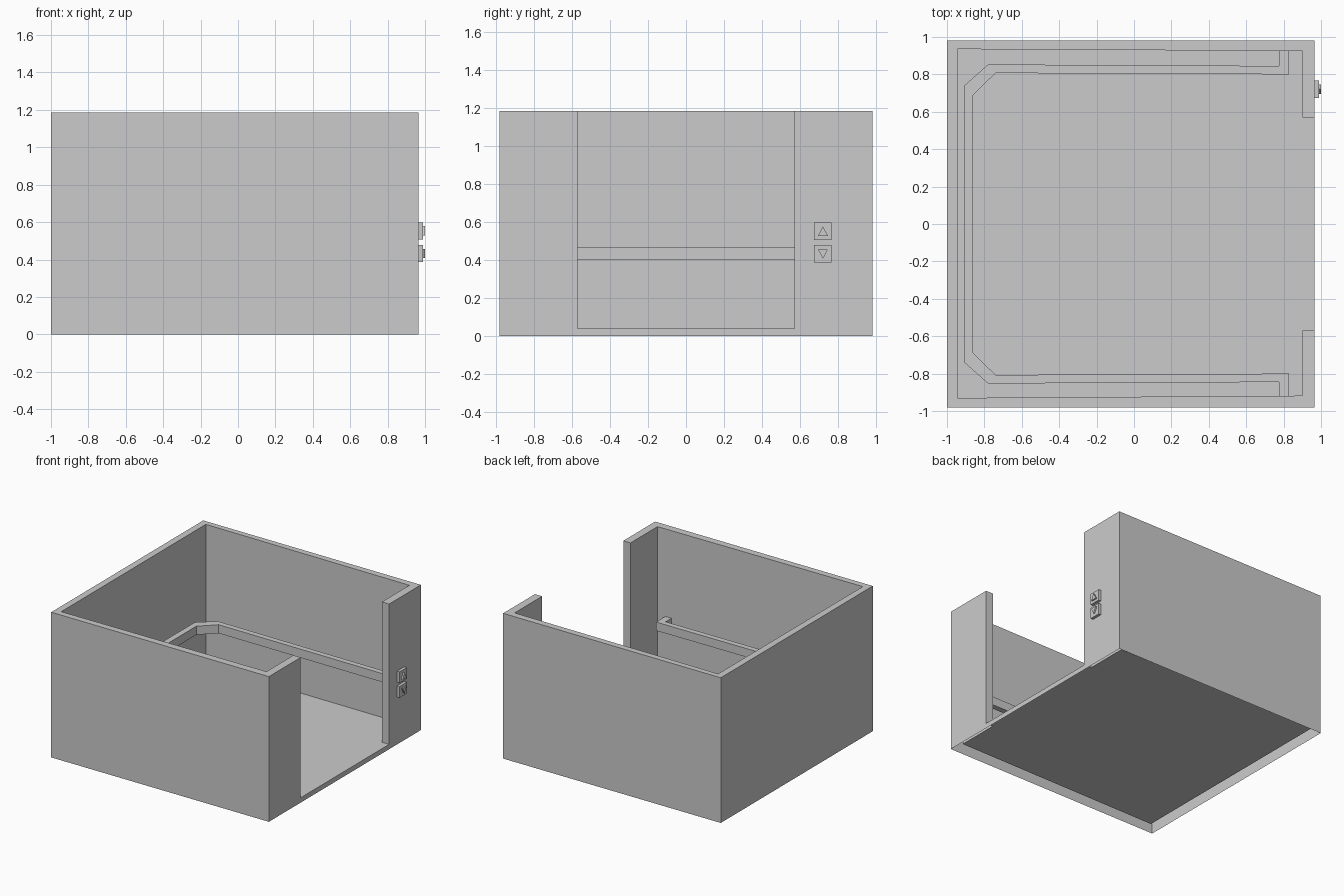
import bpy, bmesh

if "Cube" in bpy.data.objects:
    bpy.data.objects.remove(bpy.data.objects["Cube"])

H, FLOOR, DOOR = 1.185, 0.04, 0.57   # wall height, floor level, half doorway


def finish(name, bm, recalc=True):
    if recalc:
        bmesh.ops.recalc_face_normals(bm, faces=bm.faces)
    me = bpy.data.meshes.new(name)
    bm.to_mesh(me)
    bm.free()
    ob = bpy.data.objects.new(name, me)
    bpy.context.collection.objects.link(ob)
    return ob


def prism(name, pts, depth):
    """Extrude a planar outline by a vector into a closed solid."""
    bm = bmesh.new()
    face = bm.faces.new([bm.verts.new(p) for p in pts])
    ext = bmesh.ops.extrude_face_region(bm, geom=[face], use_keep_orig=True)
    bmesh.ops.translate(bm, vec=depth, verts=[v for v in ext["geom"] if isinstance(v, bmesh.types.BMVert)])
    return finish(name, bm)


# Cabin shell: hollow walls open underneath, C-shaped plan around the doorway
outer = [(0.965, DOOR), (0.965, 0.98), (-1, 0.98), (-1, -0.98), (0.965, -0.98), (0.965, -DOOR)]
inner = [(0.90, -DOOR), (0.90, -0.918), (-0.945, -0.93), (-0.945, 0.935), (0.90, 0.925), (0.90, DOOR)]
bm = bmesh.new()
o0 = [bm.verts.new((x, y, 0)) for x, y in outer]
of = [bm.verts.new((x, y, FLOOR)) for x, y in outer]
o1 = [bm.verts.new((x, y, H)) for x, y in outer]
i0 = [bm.verts.new((x, y, FLOOR)) for x, y in inner]
i1 = [bm.verts.new((x, y, H)) for x, y in inner]
for k in range(5):
    n = k + 1
    bm.faces.new((o0[k], o0[n], of[n], of[k]))
    bm.faces.new((of[k], of[n], o1[n], o1[k]))
    bm.faces.new((i0[k], i0[n], i1[n], i1[k]))
    # top rim
    bm.faces.new((o1[k], o1[n], i1[4 - k], i1[5 - k]))
# door jambs
bm.faces.new((of[0], o1[0], i1[5], i0[5]))
bm.faces.new((i0[0], i1[0], o1[5], of[5]))
# sill front, floor and threshold
bm.faces.new((o0[5], o0[0], of[0], of[5]))
bm.faces.new((of[5], of[0], i0[5], i0[0]))
bm.faces.new(list(reversed(i0)))
# the floor faces up
finish("cabin_shell", bm)

# Handrail: U-shaped bar with chamfered corners and ends returned to the walls
half = [(0.83, 0.80), (-0.74, 0.807), (-0.86, 0.69)]
back = [(-0.908, 0.74), (-0.78, 0.853), (0.775, 0.845), (0.775, 0.925), (0.83, 0.925)]
plan = half + [(x, -y) for x, y in reversed(half)]
plan += [(x, -y) for x, y in reversed(back)] + back
prism("handrail", [(x, y, 0.40) for x, y in plan], (0, 0, 0.07))

# Call buttons: square pads with raised up and down arrows
for name, zc, d in (("up", 0.552, 1), ("down", 0.433, -1)):
    yc, r = 0.72, 0.046
    pad = [(0.96, yc + a * r, zc + b * r) for a, b in ((-1, -1), (1, -1), (1, 1), (-1, 1))]
    prism(name + "_button", pad, (0.028, 0, 0))
    arrow = [(0.985, yc + a, zc + b * d) for a, b in ((-0.026, -0.024), (0.026, -0.024), (0, 0.026))]
    prism(name + "_arrow", arrow, (0.015, 0, 0))
